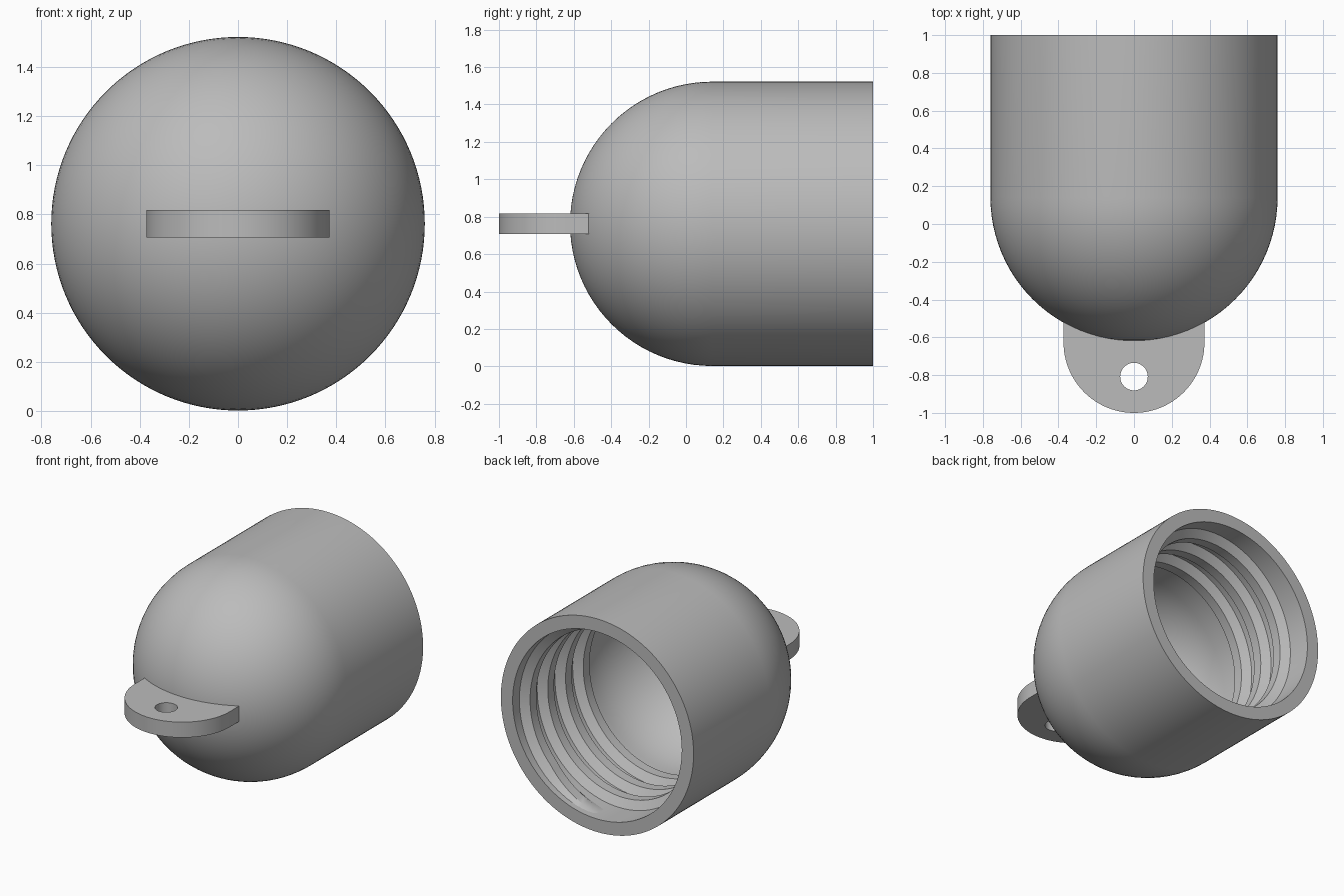
import bpy, bmesh
from math import sin, cos, pi, asin, radians
from mathutils import Matrix

R_OUT, R_IN, R_CREST = 0.76, 0.667, 0.61
DOME_Y, RIM_Y, MID_Z = 0.14, 1.0, 0.762
SIDES = 128

if "Cube" in bpy.data.objects:
    bpy.data.objects.remove(bpy.data.objects["Cube"])

grey = bpy.data.materials.new("plain grey")
grey.use_nodes = True
colour = (0.5, 0.5, 0.5, 1)
grey.diffuse_color = colour
grey.node_tree.nodes["Principled BSDF"].inputs["Base Color"].default_value = colour


def finish(bm, name):
    bmesh.ops.recalc_face_normals(bm, faces=bm.faces)
    mesh = bpy.data.meshes.new(name)
    bm.to_mesh(mesh)
    bm.free()
    obj = bpy.data.objects.new(name, mesh)
    bpy.context.collection.objects.link(obj)
    obj.location.z = MID_Z
    mesh.materials.append(grey)
    bpy.ops.object.select_all(action='DESELECT')
    obj.select_set(True)
    bpy.context.view_layer.objects.active = obj
    bpy.ops.object.shade_smooth_by_angle(angle=radians(30))
    return obj


def arc(radius, steps=24):
    """Quarter circle from the dome pole to the cylinder wall, as (r, y)."""
    return [(radius * sin(i / steps * pi / 2), DOME_Y - radius * cos(i / steps * pi / 2))
            for i in range(steps + 1)]


# Hollow cap: a domed tube turned around the y axis
bm = bmesh.new()
profile = arc(R_OUT) + [(R_OUT, RIM_Y), (R_IN, RIM_Y)] + arc(R_IN)[::-1]
verts = [bm.verts.new((r, y, 0)) for r, y in profile]
edges = [bm.edges.new(pair) for pair in zip(verts, verts[1:])]
bmesh.ops.spin(bm, geom=verts + edges, cent=(0, 0, 0), axis=(0, 1, 0),
               angle=2 * pi, steps=SIDES, use_duplicate=False)
bmesh.ops.remove_doubles(bm, verts=bm.verts, dist=0.0002)
finish(bm, "cap_shell")

# Screw thread: a trapezoid swept along a helix, fading into the wall at its ends
bm = bmesh.new()
PITCH, TURNS, START_Y, STEPS = 0.2, 3.5, 0.2, 96
total = int(TURNS * STEPS)
rings = []
for i in range(total + 1):
    t = 2 * pi * i / STEPS
    y = START_Y + PITCH * i / STEPS
    fade = min(1, i / 12, (total - i) / 12)
    crest = R_IN + 0.006 - (R_IN + 0.006 - R_CREST) * fade
    section = [(R_IN + 0.01, -0.08), (crest, -0.035), (crest, 0.035), (R_IN + 0.01, 0.08)]
    rings.append([bm.verts.new((r * sin(t), y + dy, r * cos(t))) for r, dy in section])
for a, b in zip(rings, rings[1:]):
    for k in range(4):
        n = (k + 1) % 4
        bm.faces.new((a[k], a[n], b[n], b[k]))
bm.faces.new(rings[0])
bm.faces.new(rings[-1])
finish(bm, "screw_thread")

# Flat lug with a round hole, its back edge curved to sit inside the dome wall
HALF_W, LUG_Y, THICK, SEAT = 0.373, -0.627, 0.11, 0.71
bm = bmesh.new()
a = asin(HALF_W / SEAT)
outline = [(SEAT * sin(a - 2 * a * i / 20), DOME_Y - SEAT * cos(a - 2 * a * i / 20))
           for i in range(21)]
outline += [(-HALF_W * cos(pi * i / 48), LUG_Y - HALF_W * sin(pi * i / 48)) for i in range(49)]
hole = [(0.073 * cos(2 * pi * i / 48), -0.808 + 0.073 * sin(2 * pi * i / 48)) for i in range(48)]
loop_edges = []
for loop in (outline, hole):
    vs = [bm.verts.new((x, y, -THICK / 2)) for x, y in loop]
    loop_edges += [bm.edges.new((vs[i - 1], vs[i])) for i in range(len(vs))]
bmesh.ops.triangle_fill(bm, edges=loop_edges, use_beauty=True)
out = bmesh.ops.extrude_face_region(bm, geom=bm.faces[:], use_keep_orig=True)
top = [g for g in out["geom"] if isinstance(g, bmesh.types.BMVert)]
bmesh.ops.transform(bm, matrix=Matrix.Translation((0, 0, THICK)), verts=top)
finish(bm, "hanging_lug")
